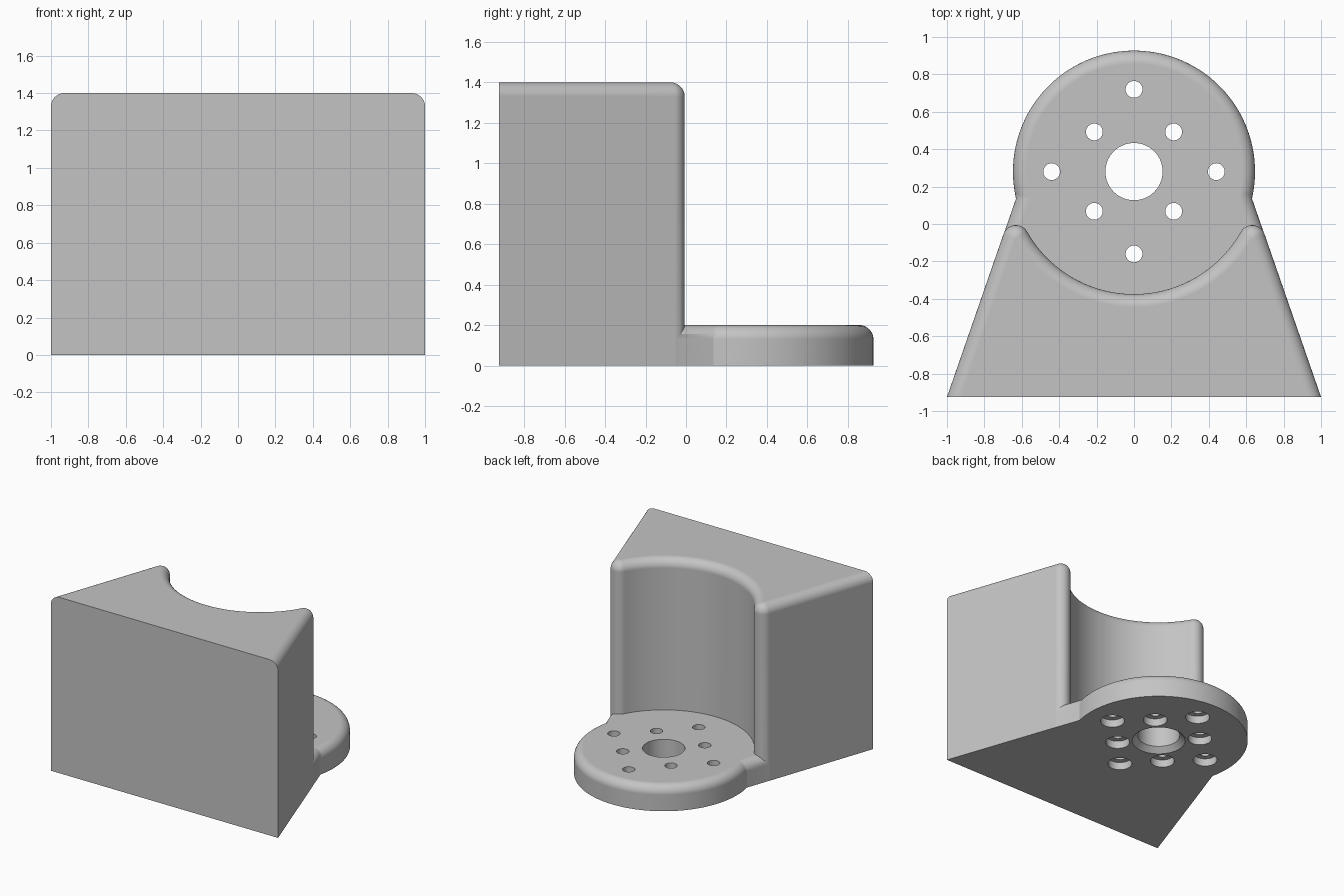
import bpy, bmesh, math
from mathutils import Vector

if "Cube" in bpy.data.objects:
    bpy.data.objects.remove(bpy.data.objects["Cube"])

FILLET = 0.07                                # edge rounding radius
CENTRE = Vector((0, 0.28))                   # axis of plate and hollow
HOLLOW_R, DISC_R = 0.655, 0.647
FRONT_Y, BLOCK_H, PLATE_H = -0.925, 1.4, 0.2
CORNER = Vector((1, FRONT_Y))
ALONG = Vector((-0.347, 1)).normalized()     # direction of the slanted side
NORMAL = Vector((ALONG.y, -ALONG.x))         # its outward normal
STEPS = 12

grey = bpy.data.materials.new("grey")
grey.diffuse_color = (0.55, 0.55, 0.55, 1)
grey.use_nodes = True
grey.node_tree.nodes["Principled BSDF"].inputs["Base Color"].default_value = grey.diffuse_color


def polar(c, r, a):
    return Vector((c.x + r * math.cos(a), c.y + r * math.sin(a)))


def hit_circle(start, r):
    """Distance along the slanted side to the first crossing of a circle."""
    v = start - CENTRE
    b = v.dot(ALONG)
    return -b - math.sqrt(b * b - v.length_squared + r * r)


def mirrored(half):
    """Close a right-hand half outline with its mirror image."""
    return half + [Vector((-p.x, p.y)) for p in reversed(half)]


def block_outline(inset):
    start = CORNER - NORMAL * FILLET
    horn = start + ALONG * hit_circle(start, HOLLOW_R + FILLET)
    a0 = math.atan2(NORMAL.y, NORMAL.x)
    to_axis = CENTRE - horn
    a1 = math.atan2(to_axis.y, to_axis.x)
    r = max(FILLET - inset, 0.0008)
    half = [Vector((1 - inset / NORMAL.x, FRONT_Y))]
    half += [polar(horn, r, a0 + (a1 - a0) * i / 16) for i in range(17)]
    b0 = a1 - math.pi                        # hollow, from horn to middle
    b1 = -math.pi / 2
    n = 32
    half += [polar(CENTRE, HOLLOW_R + inset, b0 + (b1 - b0) * (i - 0.5) / (n - 0.5))
             for i in range(1, n)]
    return mirrored(half)


def plate_outline(inset):
    # The front end of the plate is buried in the block
    start = CORNER + ALONG * 0.34 - NORMAL * (inset + 0.001)
    r = DISC_R - inset
    meet = start + ALONG * hit_circle(start, r)
    a0 = math.atan2(meet.y - CENTRE.y, meet.x - CENTRE.x)
    n = 48
    half = [start]
    half += [polar(CENTRE, r, a0 + (math.pi / 2 - a0) * i / (n + 0.5)) for i in range(n + 1)]
    return mirrored(half)


def loft(bm, rings):
    """Skin stacked (points, z) rings and cap both ends."""
    rows = [[bm.verts.new((p.x, p.y, z)) for p in pts] for pts, z in rings]
    n = len(rows[0])
    for lo, hi in zip(rows, rows[1:]):
        for i in range(n):
            j = (i + 1) % n
            bm.faces.new((lo[i], lo[j], hi[j], hi[i]))
    bm.faces.new(rows[0][::-1])
    bm.faces.new(rows[-1])


def make_object(name, bm):
    bmesh.ops.recalc_face_normals(bm, faces=bm.faces)
    mesh = bpy.data.meshes.new(name)
    bm.to_mesh(mesh)
    bm.free()
    mesh.materials.append(grey)
    ob = bpy.data.objects.new(name, mesh)
    bpy.context.collection.objects.link(ob)
    return ob


def rounded_prism(name, outline, height):
    """Upright prism with a rounded top edge."""
    bm = bmesh.new()
    rings = [(outline(0), 0)]
    for i in range(STEPS + 1):
        a = math.pi / 2 * i / STEPS
        rings.append((outline(FILLET * (1 - math.cos(a))),
                      height - FILLET + FILLET * math.sin(a)))
    loft(bm, rings)
    return make_object(name, bm)


def combine(target, other, operation):
    mod = target.modifiers.new(operation.lower(), 'BOOLEAN')
    mod.object, mod.operation, mod.solver = other, operation, 'EXACT'
    bpy.context.view_layer.objects.active = target
    bpy.ops.object.modifier_apply(modifier=mod.name)
    bpy.data.objects.remove(other)


def drill(bm, centre, profile, sides):
    loft(bm, [([polar(centre, r, math.tau * i / sides) for i in range(sides)], z)
              for r, z in profile])


# Block with hollow back, and round mounting plate
bracket = rounded_prism("bracket", block_outline, BLOCK_H)
plate = rounded_prism("plate", plate_outline, PLATE_H)
combine(bracket, plate, 'UNION')

# Centre bore chamfered below, screw holes counterbored below
bm = bmesh.new()
drill(bm, CENTRE, [(0.233, -0.04), (0.153, 0.04), (0.153, 0.3)], 64)
for k in range(8):
    spread = 0.44 if k % 2 == 0 else 0.3
    drill(bm, polar(CENTRE, spread, k * math.pi / 4),
          [(0.087, -0.1), (0.087, 0.06), (0.045, 0.06), (0.045, 0.3)], 32)
holes = make_object("hole_cutter", bm)
holes.hide_render = True
combine(bracket, holes, 'DIFFERENCE')

# Smooth curves, crisp corners
bpy.ops.object.select_all(action='DESELECT')
bracket.select_set(True)
bpy.context.view_layer.objects.active = bracket
bpy.ops.object.shade_smooth_by_angle(angle=math.radians(30))
weighted = bracket.modifiers.new("flat_faces", 'WEIGHTED_NORMAL')
weighted.keep_sharp = True
